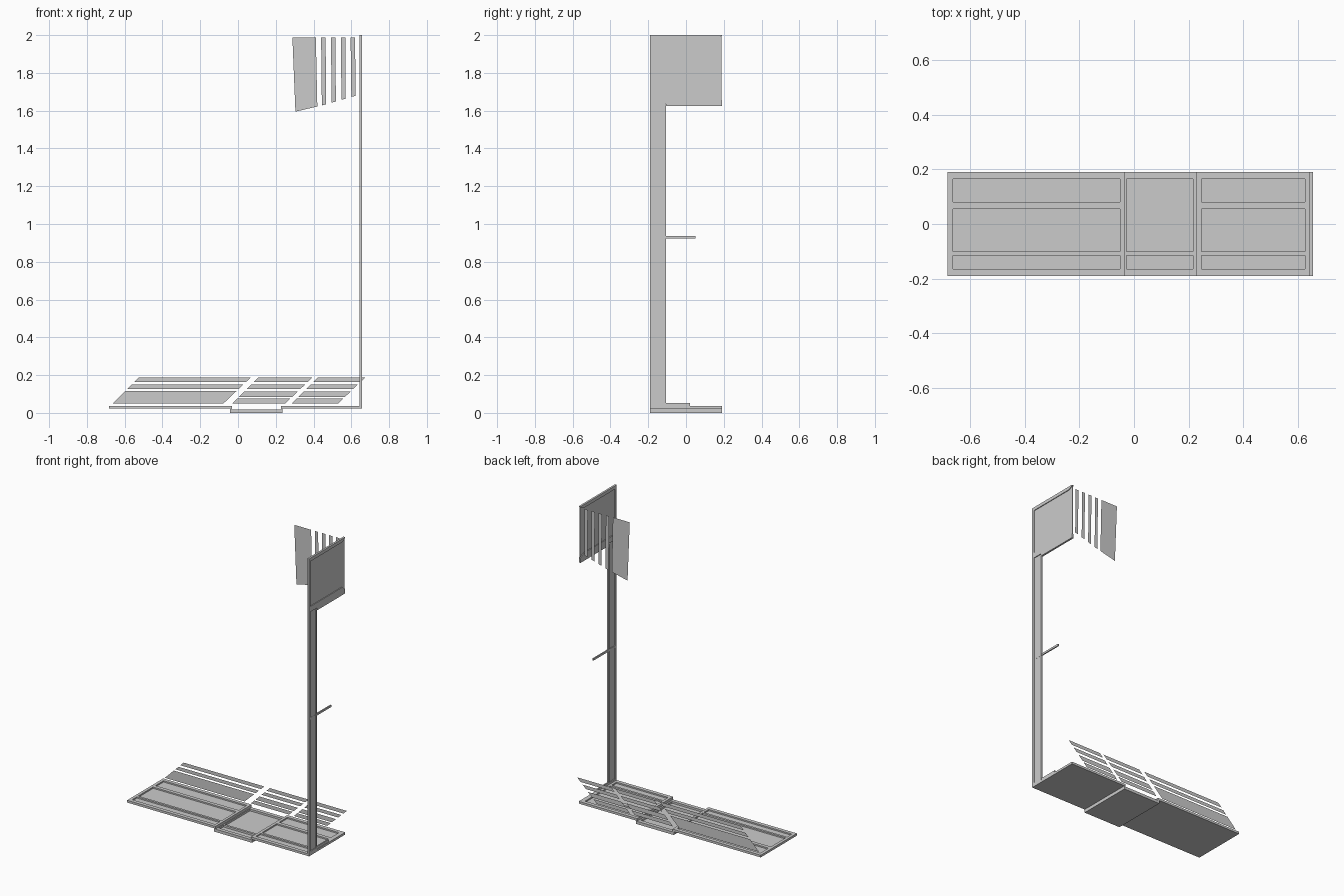
import bpy, bmesh

if "Cube" in bpy.data.objects:
    bpy.data.objects.remove(bpy.data.objects["Cube"])

WALL_X0, WALL_X1 = 0.643, 0.656


def mesh_object(name, bm):
    bmesh.ops.recalc_face_normals(bm, faces=bm.faces)
    me = bpy.data.meshes.new(name)
    bm.to_mesh(me)
    bm.free()
    ob = bpy.data.objects.new(name, me)
    bpy.context.collection.objects.link(ob)
    return ob


def box(bm, x0, x1, y0, y1, z0, z1):
    geo = bmesh.ops.create_cube(bm, size=1)
    for v in geo["verts"]:
        v.co = ((x0 + x1) / 2 + v.co.x * (x1 - x0),
                (y0 + y1) / 2 + v.co.y * (y1 - y0),
                (z0 + z1) / 2 + v.co.z * (z1 - z0))


def wall_prism(bm, points, x0=WALL_X0, x1=WALL_X1):
    """Extrude a (y, z) outline through the wall thickness."""
    face = bm.faces.new([bm.verts.new((x0, y, z)) for y, z in points])
    ext = bmesh.ops.extrude_face_region(bm, geom=[face])
    for v in ext["geom"]:
        if isinstance(v, bmesh.types.BMVert):
            v.co.x = x1
    if not face.is_valid or len(face.link_loops if hasattr(face, "link_loops") else [0]) == 0:
        return
    # keep the back cap so the prism is closed
    bm.faces.ensure_lookup_table()


def tray(name, x0, x1, z0, z1, inset, rails):
    """Thin floor plate with a raised rim and raised rails across it."""
    bm = bmesh.new()
    ix0, ix1 = inset
    zf = z0 + 0.006
    box(bm, x0, x1, -0.19, 0.19, z0, zf)
    box(bm, x0, ix0, -0.19, 0.19, zf, z1)
    box(bm, ix1, x1, -0.19, 0.19, zf, z1)
    for y0, y1 in [(-0.19, -0.165), (0.165, 0.19)] + rails:
        box(bm, ix0, ix1, y0, y1, zf, z1)
    mesh_object(name, bm)


# Floor: two upper trays either side of a lower middle tray
front_rail, back_rail = (-0.115, -0.10), (0.055, 0.08)
tray("floor_left", -0.683, -0.033, 0.022, 0.037, (-0.663, -0.051), [front_rail, back_rail])
tray("floor_middle", -0.043, 0.236, 0.0, 0.019, (-0.028, 0.217), [front_rail])
tray("floor_right", 0.228, 0.656, 0.022, 0.037, (0.247, 0.627), [front_rail, back_rail])

# Step risers joining the trays
bm = bmesh.new()
box(bm, -0.043, -0.033, -0.19, 0.19, 0.012, 0.037)
box(bm, 0.228, 0.236, -0.19, 0.19, 0.012, 0.037)
mesh_object("floor_steps", bm)

# Thin wall sheets: tall post and upper panel
bm = bmesh.new()
box(bm, 0.648, 0.651, -0.185, -0.108, 0.035, 1.645)
mesh_object("post_sheet", bm)
bm = bmesh.new()
box(bm, 0.648, 0.651, -0.185, 0.188, 1.635, 1.99)
mesh_object("upper_panel_sheet", bm)

# Wall frame: rims round the post and the upper panel, open at the back edge
bm = bmesh.new()
wall_prism(bm, [(-0.19, 0.03), (-0.173, 0.03), (-0.173, 2.0), (-0.19, 2.0)])
wall_prism(bm, [(-0.116, 0.03), (-0.106, 0.03), (-0.106, 1.63), (-0.116, 1.63)])
wall_prism(bm, [(-0.173, 0.03), (-0.116, 0.03), (-0.116, 0.05), (-0.173, 0.05)])
wall_prism(bm, [(-0.173, 1.978), (0.158, 1.978), (0.19, 1.994), (0.19, 2.0), (-0.173, 2.0)])
wall_prism(bm, [(-0.173, 1.642), (-0.106, 1.642), (-0.106, 1.626), (0.19, 1.626),
                (0.19, 1.655), (0.158, 1.678), (-0.173, 1.678)])
mesh_object("wall_frame", bm)

# Cross bar and low sill strip
bm = bmesh.new()
box(bm, 0.644, 0.652, -0.18, 0.05, 0.923, 0.936)
mesh_object("cross_bar", bm)
bm = bmesh.new()
box(bm, 0.644, 0.652, -0.11, 0.02, 0.037, 0.053)
mesh_object("sill_strip", bm)


def flat_strips(name, quads, y=0.18):
    """Flat sheets standing in one plane of constant y."""
    bm = bmesh.new()
    for q in quads:
        bm.faces.new([bm.verts.new((x, y, z)) for x, z in q])
    mesh_object(name, bm)


# Slanted strips above the floor: groups of (left x, right x) at z = 0.05
full = [(0.05, 0.075), (0.083, 0.112), (0.127, 0.150), (0.164, 0.188)]
wide = [(0.05, 0.116), (0.127, 0.150), (0.164, 0.188)]
for name, left, right, rows in [("slanted_strips_left", -0.664, -0.077, wide),
                                ("slanted_strips_middle", -0.03, 0.25, full),
                                ("slanted_strips_right", 0.285, 0.53, full)]:
    quads = []
    for a, b in rows:
        quads.append([(left + (a - 0.05), a), (right + 1.05 * (a - 0.05), a),
                      (right + 1.05 * (b - 0.05), b), (left + (b - 0.05), b)])
    flat_strips(name, quads)

# Hanging strips beside the upper panel: one wide, four narrow
quads = [[(0.288, 1.987), (0.412, 1.987), (0.42, 1.622), (0.304, 1.595)]]
for i in range(4):
    x, z = 0.44 + 0.052 * i, 1.628 + 0.015 * i
    quads.append([(x, 1.987), (x + 0.024, 1.987), (x + 0.026, z + 0.005), (x + 0.004, z)])
flat_strips("hanging_strips", quads)
